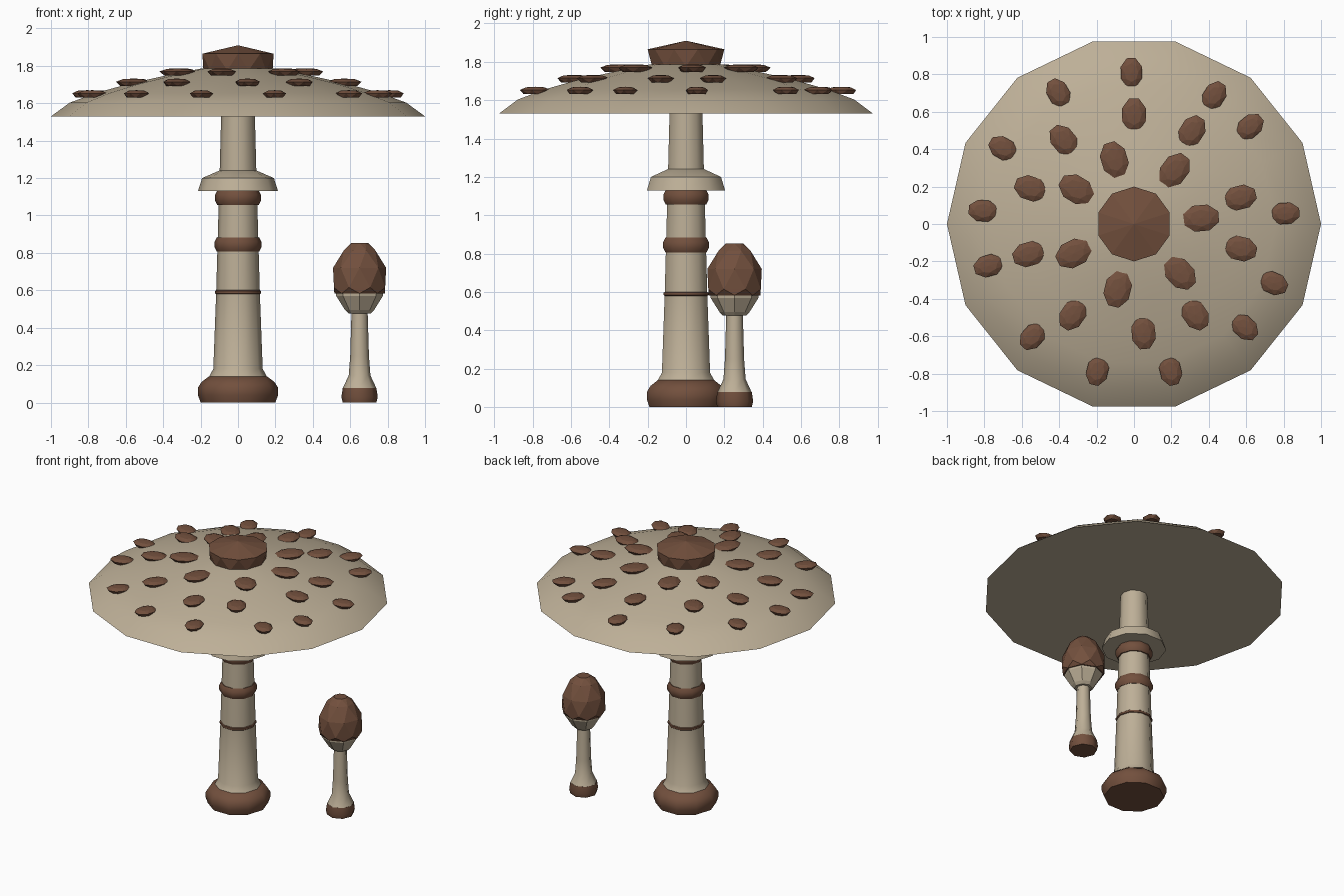
import bpy, bmesh, math
from math import sin, cos, pi, radians

if "Cube" in bpy.data.objects:
    bpy.data.objects.remove(bpy.data.objects["Cube"])


def colour(name, rgb):
    m = bpy.data.materials.new(name)
    m.diffuse_color = (*rgb, 1)
    m.use_nodes = True
    m.node_tree.nodes["Principled BSDF"].inputs["Base Color"].default_value = m.diffuse_color
    return m


cream = colour("cream", (0.51, 0.43, 0.31))
brown = colour("bark brown", (0.17, 0.08, 0.047))


def lathe(name, profile, sides, mat, loc=(0, 0, 0), twist=0.0, smooth=True,
          stretch=1.0, turn=0.0):
    """Stack rings (r, z); r = 0 makes an apex. twist turns each ring by that
    many steps, giving alternating triangles."""
    bm = bmesh.new()
    rings = []
    for i, (r, z) in enumerate(profile):
        if r == 0:
            rings.append([bm.verts.new((0, 0, z))])
            continue
        angles = [2 * pi * (k + twist * i) / sides for k in range(sides)]
        rings.append([bm.verts.new((r * stretch * cos(a), r * sin(a), z)) for a in angles])
    for a, b in zip(rings, rings[1:]):
        for k in range(sides):
            n = (k + 1) % sides
            if len(b) == 1:
                bm.faces.new((a[k], a[n], b[0]))
            elif twist:
                bm.faces.new((a[k], a[n], b[k]))
                bm.faces.new((a[n], b[n], b[k]))
            else:
                bm.faces.new((a[k], a[n], b[n], b[k]))
    bm.faces.new(rings[0][::-1])
    if len(rings[-1]) > 1:
        bm.faces.new(rings[-1])
    bmesh.ops.recalc_face_normals(bm, faces=bm.faces)
    me = bpy.data.meshes.new(name)
    bm.to_mesh(me)
    bm.free()
    me.materials.append(mat)
    ob = bpy.data.objects.new(name, me)
    bpy.context.collection.objects.link(ob)
    ob.location = loc
    ob.rotation_euler.z = turn
    if smooth:
        bpy.ops.object.select_all(action='DESELECT')
        ob.select_set(True)
        bpy.context.view_layer.objects.active = ob
        bpy.ops.object.shade_smooth_by_angle(angle=radians(46))
    return ob


# Large mushroom: foot, stem, bands, collar
lathe("stem_foot", [(0.20, 0), (0.214, 0.04), (0.214, 0.08), (0.195, 0.11), (0.155, 0.14)], 10, brown)
lathe("stem", [(0.155, 0.138), (0.132, 0.18), (0.117, 0.58), (0.105, 1.0),
               (0.099, 1.2), (0.09, 1.54)], 10, cream)
for i, (z, h, r) in enumerate([(0.59, 0.016, 0.122), (0.845, 0.038, 0.125), (1.095, 0.038, 0.123)]):
    lathe(f"stem_band_{i + 1}", [(r - 0.012, z - h), (r, z - h * 0.4), (r, z + h * 0.4),
                                 (r - 0.012, z + h)], 10, brown)
lathe("stem_collar", [(0.214, 1.13), (0.192, 1.2), (0.10, 1.24)], 10, cream)

# Cap: low dome with a flat underside
lathe("cap", [(1.0, 1.53), (0.9, 1.603), (0.76, 1.655), (0.58, 1.705), (0.4, 1.745),
              (0.2, 1.785), (0, 1.80)], 14, cream)

# Faceted knob on top
lathe("cap_knob", [(0.185, 1.775), (0.2, 1.865), (0, 1.91)], 10, brown, twist=0.5, smooth=False)

# Flat scales in three rings: radius, height, half width, angles
scales = [
    (0.36, 1.768, 0.075, (5, 53, 107, 149, 206, 256, 313)),
    (0.585, 1.713, 0.068, (14, 58, 90, 130, 161, 196, 236, 275, 304, 347)),
    (0.81, 1.651, 0.061, (4, 40, 58, 91, 120, 150, 175, 196, 228, 256, 284, 317, 337)),
]
for j, (r, z, w, angles) in enumerate(scales):
    for i, deg in enumerate(angles):
        a = radians(deg)
        lathe(f"cap_scale_{j + 1}_{i + 1}", [(w * 0.75, -0.02), (w, 0.002), (w * 0.6, 0.016), (0, 0.019)],
              8, brown, (r * cos(a), r * sin(a), z), 0.5, False, 1.36, a)

# Young mushroom: foot, stem, cup, faceted bud
young = (0.65, 0.253, 0)
lathe("young_foot", [(0.09, 0), (0.097, 0.03), (0.09, 0.078)], 8, brown, young)
lathe("young_stem", [(0.09, 0.076), (0.058, 0.145), (0.05, 0.25), (0.043, 0.49)], 8, cream, young)
lathe("young_cup", [(0.06, 0.477), (0.078, 0.495), (0.125, 0.57), (0.13, 0.62)], 8, cream, young, smooth=False)
lathe("young_bud", [(0.135, 0.583), (0.148, 0.615), (0.142, 0.72), (0.09, 0.815), (0.045, 0.853)],
      8, brown, young, 0.5, False)
